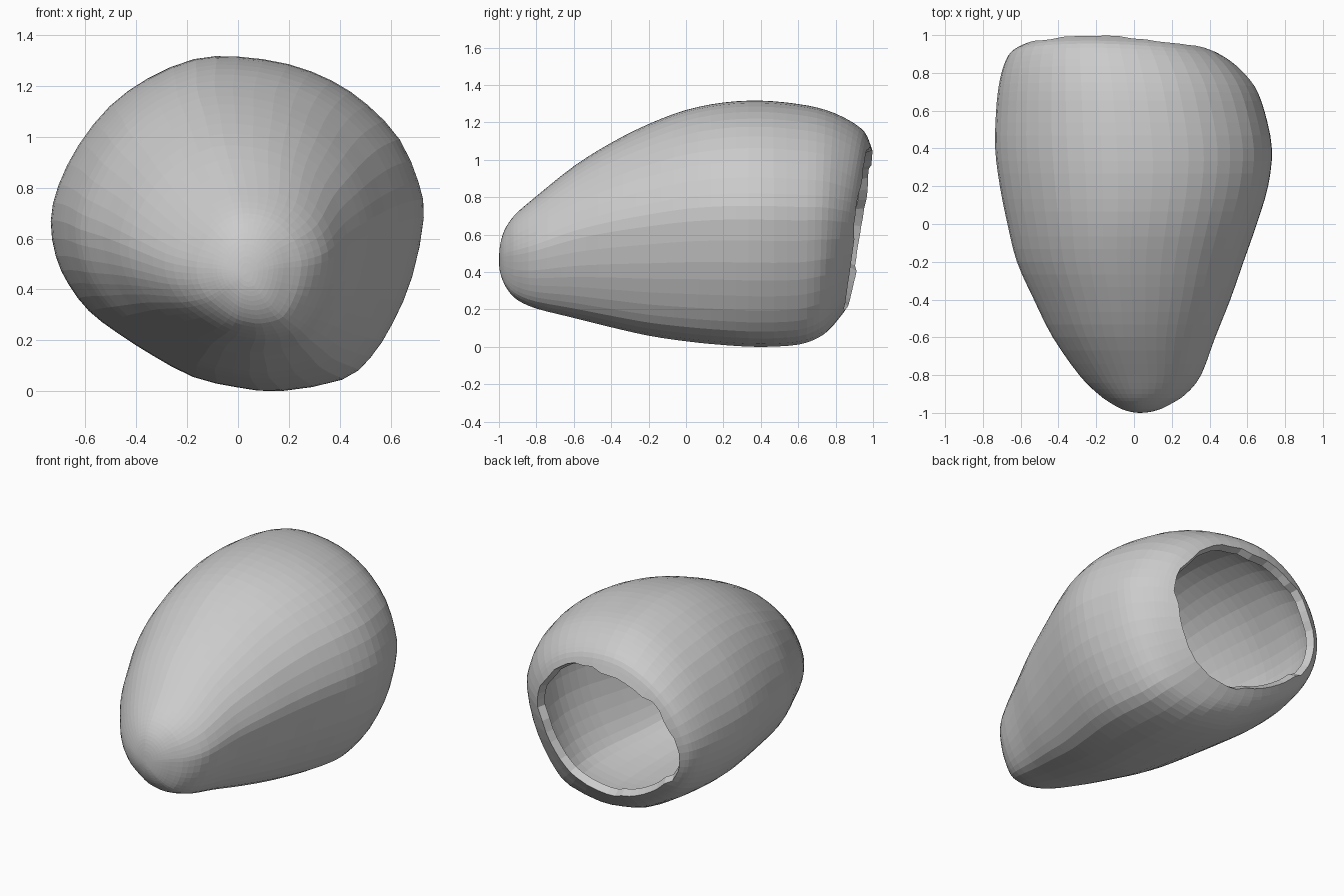
import bpy, bmesh, random
from mathutils import Vector

if "Cube" in bpy.data.objects:
    bpy.data.objects.remove(bpy.data.objects["Cube"])

random.seed(4)

# Lopsided rounded-diamond cross-section (x, z) at the widest point
PROFILE = [(.73, .68), (.71, .82), (.635, .99), (.51, 1.125), (.37, 1.22), (.2, 1.285),
           (0, 1.315), (-.17, 1.305), (-.35, 1.23), (-.5, 1.12), (-.62, .97),
           (-.7, .81), (-.73, .67), (-.71, .53), (-.66, .42), (-.58, .315),
           (-.47, .23), (-.33, .14), (-.17, .055), (0, .015), (.17, 0),
           (.41, .045), (.52, .13), (.61, .27), (.685, .45)]

# Stations along the shell: y, x min, x max, z min, z max, tilt of the ring
STATIONS = [(-1, .03, .03, .46, .46, 0), (-.996, -.01, .08, .41, .53, 0),
            (-.98, -.065, .14, .355, .60, 0),
            (-.95, -.12, .2, .30, .66, 0), (-.9, -.19, .275, .25, .72, 0),
            (-.8, -.29, .355, .205, .805, 0),
            (-.6, -.43, .43, .155, .965, 0), (-.4, -.53, .51, .105, 1.09, 0),
            (-.2, -.62, .58, .06, 1.19, 0), (0, -.67, .65, .03, 1.265, 0),
            (.2, -.71, .71, .01, 1.305, 0), (.4, -.735, .73, 0, 1.315, 0),
            (.6, -.73, .69, .012, 1.297, 0), (.73, -.715, .64, .05, 1.265, .2),
            (.82, -.69, .57, .095, 1.21, .6), (.88, -.655, .50, .145, 1.15, .9),
            (.915, -.60, .44, .19, 1.08, 1)]


def spline(points, steps, closed):
    """Smooth curve through points of any dimension."""
    n, out = len(points), []
    def at(i):
        return points[i % n] if closed else points[max(0, min(n - 1, i))]
    for i in range(n if closed else n - 1):
        for s in range(steps):
            t = s / steps
            out.append(tuple(
                .5 * (2 * b + (c - a) * t + (2 * a - 5 * b + 4 * c - d) * t * t
                      + (3 * b - a - 3 * c + d) * t ** 3)
                for a, b, c, d in zip(at(i - 1), at(i), at(i + 1), at(i + 2))))
    if not closed:
        out.append(points[-1])
    return out


# Outer surface: scaled rings, the rear ones leaning and rounding to the opening
profile = [Vector((x / .73, z / .6575 - 1)) for x, z in spline(PROFILE, 2, True)]
rings = []
for y, x0, x1, z0, z1, tilt in spline(STATIONS, 3, False):
    ring = []
    for p in profile:
        u, v = p.lerp(p.normalized(), .4 * max(0, tilt))
        x = (x0 + x1) / 2 + u * (x1 - x0) / 2
        z = (z0 + z1) / 2 + v * (z1 - z0) / 2
        ring.append(Vector((x, y + tilt * (.15 * (z - .64) - .04 * x), z)))
    rings.append(ring)

# Jagged broken rim, in short irregular steps
shift = 0
for i, (p, q) in enumerate(zip(rings[-2], rings[-1])):
    if i % 2 == 0:
        shift = random.uniform(-.8, 1.8)
    q += (q - p) * shift

bm = bmesh.new()
rows = [[bm.verts.new(p) for p in ring] for ring in rings]
n = len(profile)
for a, b in zip(rows, rows[1:]):
    for i in range(n):
        j = (i + 1) % n
        bm.faces.new((a[i], b[i], b[j], a[j]))
bmesh.ops.remove_doubles(bm, verts=bm.verts[:], dist=.0001)

mesh = bpy.data.meshes.new("broken_shell")
bm.to_mesh(mesh)
bm.free()
shell = bpy.data.objects.new("broken_shell", mesh)
bpy.context.collection.objects.link(shell)

# Wall thickness, growing inward
wall = shell.modifiers.new("wall", 'SOLIDIFY')
wall.thickness = .05
wall.offset = -1
